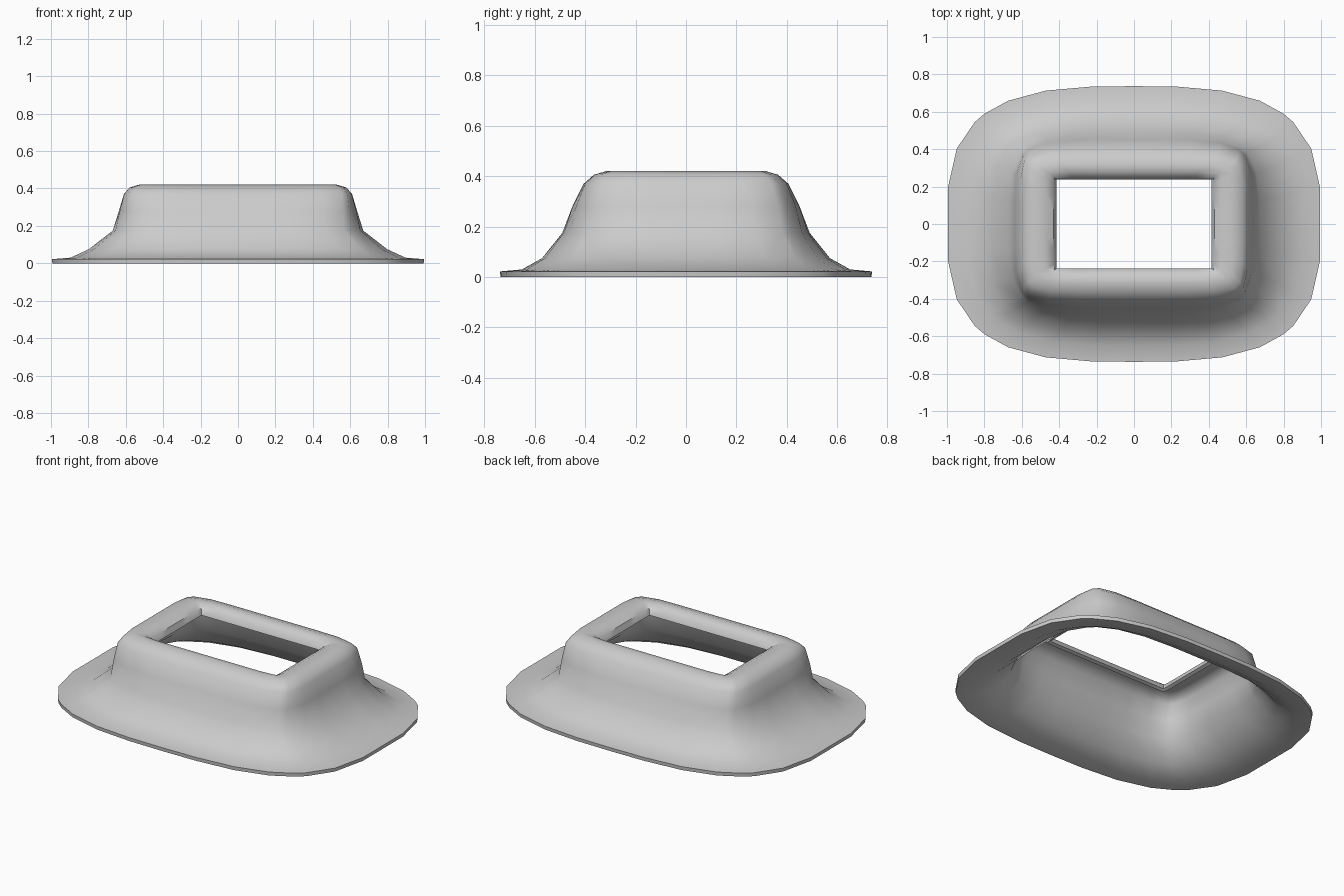
import bpy
from math import cos, sin, radians, copysign

cube = bpy.data.objects.get("Cube")
if cube:
    bpy.data.objects.remove(cube, do_unlink=True)

# Single grey finish
grey = bpy.data.materials.new("light grey")
grey.use_nodes = True
colour = (0.6, 0.6, 0.6, 1)
grey.diffuse_color = colour
grey.node_tree.nodes["Principled BSDF"].inputs["Base Color"].default_value = colour

# Section rings: half width, half depth, height, squareness
RINGS = [
    (1.0, 0.737, 0.022, 3.1),
    (0.90, 0.65, 0.03, 3.2),
    (0.80, 0.57, 0.075, 3.5),
    (0.67, 0.49, 0.175, 4.2),
    (0.637, 0.45, 0.28, 5.5),
    (0.61, 0.405, 0.37, 7.5),
    (0.58, 0.365, 0.405, 9),
    (0.53, 0.315, 0.42, 12),
    (0.47, 0.28, 0.415, 20),
    (0.43, 0.25, 0.395, 60),
    (0.415, 0.237, 0.36, 400),
]

# Mirrored angles around one ring, with extra points at the corners
quarter = [15, 30, 41, 45, 53, 64, 77]
upper = quarter + [90] + [180 - a for a in reversed(quarter)]
angles = upper + [a + 180 for a in upper]


def ring_point(angle, half_w, half_d, z, n):
    c, s = cos(radians(angle)), sin(radians(angle))
    r = max(abs(c), abs(s))
    r = 1 / (r * (abs(c / r) ** n + abs(s / r) ** n) ** (1 / n))
    return (half_w * r * c, half_d * r * s, z)


# Flared skirt, wall and rolled rim lofted through the rings
verts = [ring_point(a, *ring) for ring in RINGS for a in angles]
count = len(angles)
faces = []
for i in range(len(RINGS) - 1):
    for j in range(count):
        k = (j + 1) % count
        faces.append((i * count + j, i * count + k,
                      (i + 1) * count + k, (i + 1) * count + j))

mesh = bpy.data.meshes.new("flared_collar")
mesh.from_pydata(verts, [], faces)
mesh.materials.append(grey)
collar = bpy.data.objects.new("flared_collar", mesh)
bpy.context.collection.objects.link(collar)

# Sheet thickness
shell = collar.modifiers.new("thickness", "SOLIDIFY")
shell.thickness = 0.022
shell.offset = -1

bpy.context.view_layer.objects.active = collar
collar.select_set(True)
bpy.ops.object.modifier_apply(modifier=shell.name)

# Seat the underside edge flat on the ground
for v in collar.data.vertices:
    if v.co.z < 0.006:
        v.co.z = 0
bpy.ops.object.shade_smooth_by_angle(angle=radians(40))
